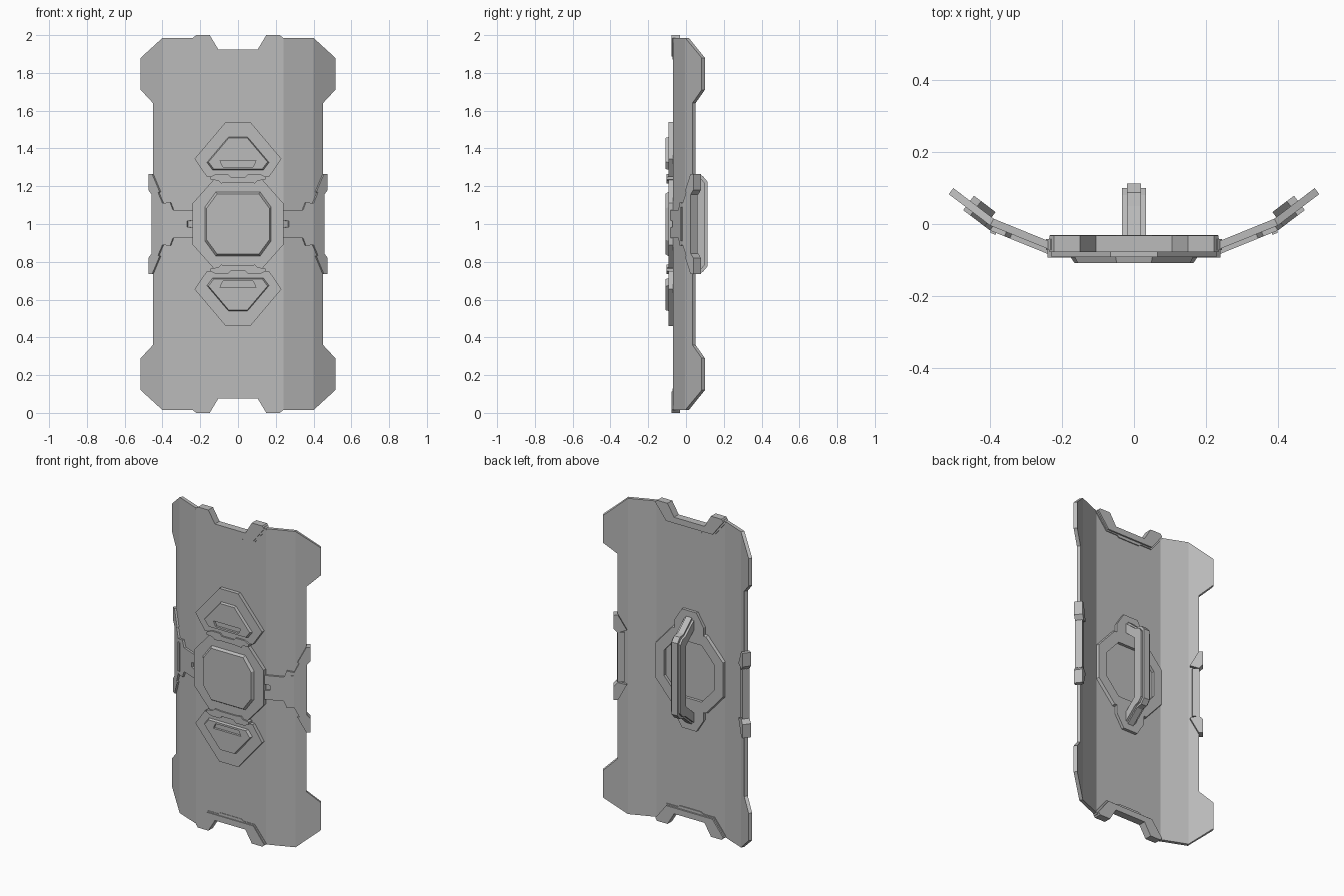
import bpy, bmesh

if "Cube" in bpy.data.objects:
    bpy.data.objects.remove(bpy.data.objects["Cube"])

grey = bpy.data.materials.new("plain grey")
grey.use_nodes = True
grey.diffuse_color = (0.5, 0.5, 0.5, 1)
grey.node_tree.nodes["Principled BSDF"].inputs["Base Color"].default_value = (0.5, 0.5, 0.5, 1)


def finish(bm, name):
    me = bpy.data.meshes.new(name)
    bm.to_mesh(me)
    bm.free()
    me.materials.append(grey)
    ob = bpy.data.objects.new(name, me)
    bpy.context.collection.objects.link(ob)
    return ob


def ccw(pts):
    area = sum(a[0] * b[1] - b[0] * a[1] for a, b in zip(pts, pts[1:] + pts[:1]))
    return pts if area > 0 else pts[::-1]


def mirror_x(pts):
    """Right half outline, completed on the other side."""
    return pts + [(-x, z) for x, z in reversed(pts)]


def flip_z(pts):
    return [(x, 2 - z) for x, z in pts]


def both_z(pts):
    return pts + flip_z(pts)[::-1]


def prism(name, pts, y_base, y_top, taper=1.0):
    """Outline in x and z, pulled along y, its top scaled for sloped sides."""
    bm = bmesh.new()
    cx = (min(p[0] for p in pts) + max(p[0] for p in pts)) / 2
    cz = (min(p[1] for p in pts) + max(p[1] for p in pts)) / 2
    base = [bm.verts.new((x, y_base, z)) for x, z in pts]
    top = [bm.verts.new((cx + (x - cx) * taper, y_top, cz + (z - cz) * taper)) for x, z in pts]
    bm.faces.new(base)
    bm.faces.new(top)
    for i in range(len(pts)):
        j = (i + 1) % len(pts)
        bm.faces.new((base[i], base[j], top[j], top[i]))
    bmesh.ops.recalc_face_normals(bm, faces=bm.faces)
    return finish(bm, name)


def cut(ob, cutter):
    mod = ob.modifiers.new("opening", "BOOLEAN")
    mod.operation, mod.solver, mod.object = "DIFFERENCE", "EXACT", cutter
    cutter.hide_render = True
    cutter.hide_viewport = True


FOLDS = [(0, -0.069), (0.24, -0.069), (0.40, -0.004), (0.515, 0.083)]


def fold_y(x):
    x = abs(x)
    for (xa, ya), (xb, yb) in zip(FOLDS, FOLDS[1:]):
        if x <= xb:
            break
    return ya + (yb - ya) * (x - xa) / (xb - xa)


def sheet(name, polys, thickness, lift=0.0):
    """Flat outlines bent over the folded front and thickened backwards."""
    bm = bmesh.new()
    for pts in polys:
        bm.faces.new([bm.verts.new((x, fold_y(x) - lift, z)) for x, z in ccw(pts)])
    bmesh.ops.remove_doubles(bm, verts=bm.verts, dist=0.0005)
    ob = finish(bm, name)
    mod = ob.modifiers.new("thickness", "SOLIDIFY")
    mod.thickness, mod.offset, mod.use_even_offset = thickness, -1, True
    return ob


# Folded shield body
notch = mirror_x([(0.24, 1.985), (0.205, 1.985), (0.135, 1.905)])
centre = notch + flip_z(notch)[::-1]
slope = [(0.24, 0.015), (0.40, 0.015), (0.40, 1.985), (0.24, 1.985)]
wing = both_z([(0.40, 0.015), (0.515, 0.12), (0.515, 0.29), (0.45, 0.36)])
sides = [[(s * x, z) for x, z in p] for s in (1, -1) for p in (slope, wing)]
sheet("shield_body", [centre] + sides, 0.021)

# Trims around the end notches
trim = mirror_x([(0.235, 1.985), (0.222, 2.0), (0.15, 2.0), (0.105, 1.925)])
trim += [(-0.16, 1.888), (0.16, 1.888)]
rail = mirror_x([(0.245, 1.98), (0.232, 1.992), (0.205, 1.992), (0.145, 1.908)])
rail += [(-0.165, 1.88), (-0.085, 1.88), (-0.075, 1.87), (0.075, 1.87), (0.085, 1.88), (0.165, 1.88)]
for end, turn in (("top", list), ("bottom", flip_z)):
    prism(end + "_trim", turn(trim), -0.078, -0.032)
    prism(end + "_trim_rail", turn(rail), -0.072, -0.042)

# Central front octagon with raised boss
octagon = both_z(mirror_x([(0.24, 1.11), (0.12, 1.245)]))
octagon = mirror_x([(0.24, 0.89), (0.24, 1.11), (0.12, 1.245)])
octagon += [(-0.12, 0.755), (0.12, 0.755)]
prism("front_octagon", octagon, -0.06, -0.093)
boss = mirror_x([(0.178, 0.91), (0.178, 1.09), (0.118, 1.172)])
boss += [(-0.118, 0.828), (0.118, 0.828)]
prism("centre_boss", boss, -0.09, -0.108, 0.93)

# Hexagonal badges, their slotted caps and the links to the octagon
badge = mirror_x([(0.165, 1.25), (0.23, 1.345), (0.065, 1.54)])
cap = mirror_x([(0.138, 1.285), (0.168, 1.325), (0.052, 1.462)])
slot = mirror_x([(0.08, 1.303), (0.095, 1.335)])
link = mirror_x([(0.09, 1.215), (0.105, 1.23), (0.145, 1.235), (0.145, 1.25), (0.115, 1.265), (0.055, 1.265), (0.04, 1.25)])
link += [(-0.05, 1.22), (0.05, 1.22)]
for end, turn in (("upper", list), ("lower", flip_z)):
    prism(end + "_badge", turn(badge), -0.06, -0.092)
    plate = prism(end + "_badge_cap", turn(cap), -0.085, -0.108, 0.93)
    cut(plate, prism(end + "_slot_cutter", turn(slot), -0.094, -0.13))
    prism(end + "_link", turn(link), -0.065, -0.102)

# Side brackets gripping the edges
arm = both_z([(0.40, 0.89), (0.36, 0.885), (0.345, 0.925), (0.24, 0.925), (0.24, 0.98), (0.27, 0.985)])
claw = both_z([(0.40, 0.89), (0.425, 0.83), (0.455, 0.735), (0.475, 0.735), (0.475, 0.82), (0.456, 0.845)])
pad = [(0.475, 1.265), (0.455, 1.265), (0.415, 1.17), (0.456, 1.155), (0.475, 1.18)]
grip = both_z([(0.425, 0.845), (0.457, 0.845)])
rib = both_z([(0.385, 0.91), (0.40, 0.91)])
for side, s in (("left", 1), ("right", -1)):
    def at(p):
        return [(s * x, z) for x, z in p]
    sheet(side + "_bracket", [at(arm), at(claw)], 0.02, 0.014)
    sheet(side + "_edge_pads", [at(pad), at(flip_z(pad))], 0.05, 0.014)
    sheet(side + "_edge_strip", [at(grip)], 0.042, 0.012)
    sheet(side + "_bracket_rib", [at(rib)], 0.02, 0.02)

# Rear octagonal ring and handle mounts
ring = prism("rear_ring", octagon, -0.055, -0.03, 0.97)
cut(ring, prism("ring_cutter", [(x * 0.72, 1 + (z - 1) * 0.72) for x, z in octagon], -0.08, 0.0))
mount = mirror_x([(0.10, 1.2), (0.10, 1.29), (0.05, 1.37)])
for end, turn in (("upper", list), ("lower", flip_z)):
    prism(end + "_handle_mount", turn(mount), -0.055, -0.03)


# Rear handle: a wide bar with a narrower spine, both bent to the same bow
def handle(name, half, outer, inner):
    top = [(y, z) for y, z in outer]
    pts = top + [(y, 2 - z) for y, z in reversed(top)]
    back = [(y, 2 - z) for y, z in inner] + [(y, z) for y, z in reversed(inner)]
    bm = bmesh.new()
    face = bm.faces.new([bm.verts.new((-half, y, z)) for y, z in pts + back])
    out = bmesh.ops.extrude_face_region(bm, geom=[face])
    moved = [v for v in out["geom"] if isinstance(v, bmesh.types.BMVert)]
    bmesh.ops.translate(bm, verts=moved, vec=(2 * half, 0, 0))
    bmesh.ops.recalc_face_normals(bm, faces=bm.faces)
    return finish(bm, name)


inside = [(-0.045, 1.27), (0.045, 1.19)]
handle("handle_bar", 0.033, [(-0.045, 1.33), (0.05, 1.25), (0.08, 1.24), (0.10, 1.215)], inside)
handle("handle_spine", 0.02, [(-0.045, 1.345), (0.05, 1.262), (0.088, 1.255), (0.113, 1.225)], inside)
